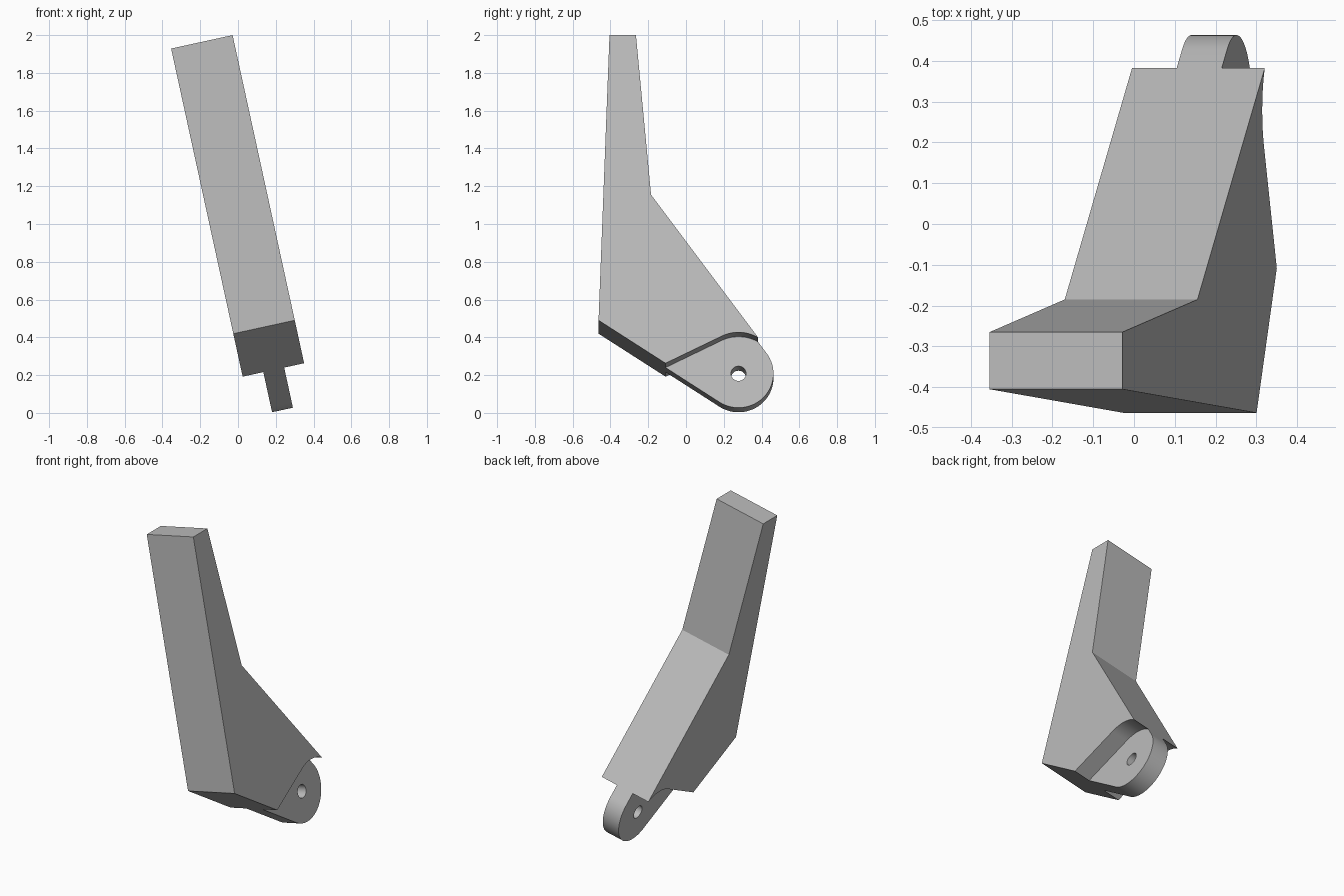
import bpy, bmesh
from math import cos, sin, acos, atan2, hypot, radians
from mathutils import Matrix, Vector

if "Cube" in bpy.data.objects:
    bpy.data.objects.remove(bpy.data.objects["Cube"], do_unlink=True)

grey = bpy.data.materials.new("plain grey")
grey.use_nodes = True
grey.diffuse_color = (0.5, 0.5, 0.5, 1)
grey.node_tree.nodes["Principled BSDF"].inputs["Base Color"].default_value = (0.5, 0.5, 0.5, 1)

PIVOT = Vector((0.278, 0.15))      # pin hole centre, in (y, height)
LUG_R, CLEAR_R, HOLE_R = 0.185, 0.2, 0.04
LEFT, RIGHT = 0.398, 0.065         # body width limits
LUG_LEFT, LUG_RIGHT = 0.29, 0.177  # lug width limits


def tangent(p, r, side):
    """Angle on the pivot circle where a line from p touches it."""
    d = Vector(p) - PIVOT
    return atan2(d.y, d.x) + side * acos(r / d.length)


def arc(r, a, b, n=40):
    return [PIVOT + r * Vector((cos(a + (b - a) * i / n), sin(a + (b - a) * i / n)))
            for i in range(n + 1)]


def prism(name, profile, x0, x1):
    bm = bmesh.new()
    face = bm.faces.new([bm.verts.new((x0, p[0], p[1])) for p in profile])
    ext = bmesh.ops.extrude_face_region(bm, geom=[face])
    moved = [v for v in ext["geom"] if isinstance(v, bmesh.types.BMVert)]
    bmesh.ops.translate(bm, verts=moved, vec=(x1 - x0, 0, 0))
    bmesh.ops.recalc_face_normals(bm, faces=bm.faces)
    mesh = bpy.data.meshes.new(name)
    bm.to_mesh(mesh)
    bm.free()
    mesh.materials.append(grey)
    obj = bpy.data.objects.new(name, mesh)
    bpy.context.collection.objects.link(obj)
    return obj


# Whole lever outline: tapered arm running tangent into the round lug
heel, elbow = (-0.463, 0.415), (-0.185, 1.095)
a0 = tangent(heel, LUG_R, 1)
a1 = tangent(elbow, LUG_R, -1) + radians(360)
outline = [(-0.405, 1.96), heel] + arc(LUG_R, a0, a1, 64) + [elbow, (-0.265, 1.96)]
lever = prism("lever_arm", outline, RIGHT, LEFT)

# Clearance cut on both sides of the lug
tip = Vector((-0.105, 0.184))
a2 = tangent(tip, CLEAR_R, -1)
curve = arc(CLEAR_R, a2, radians(20))
start = tip - (curve[0] - tip).normalized() * 0.1
clearance = [start] + curve + [(0.6, 0.1), (0.6, -0.3), (-0.2, -0.3)]
cutters = [prism("left_clearance_cutter", clearance, LUG_LEFT, LEFT + 0.1),
           prism("right_clearance_cutter", clearance, RIGHT - 0.1, LUG_RIGHT),
           prism("pin_hole_cutter", arc(HOLE_R, 0, radians(360), 32)[:-1], 0, 0.5)]

for cutter in cutters:
    cutter.hide_render = True
    mod = lever.modifiers.new(cutter.name, 'BOOLEAN')
    mod.operation, mod.solver, mod.object = 'DIFFERENCE', 'EXACT', cutter

# Bake the cuts and remove the cutters
graph = bpy.context.evaluated_depsgraph_get()
baked = bpy.data.meshes.new_from_object(lever.evaluated_get(graph))
lever.modifiers.clear()
lever.data = baked
for cutter in cutters:
    bpy.data.objects.remove(cutter, do_unlink=True)

# Lean the lever sideways
lever.data.transform(Matrix.Rotation(radians(-12.3), 4, 'Y'))
bpy.ops.object.select_all(action='DESELECT')
lever.select_set(True)
bpy.context.view_layer.objects.active = lever
bpy.ops.object.shade_smooth_by_angle(angle=radians(25))
